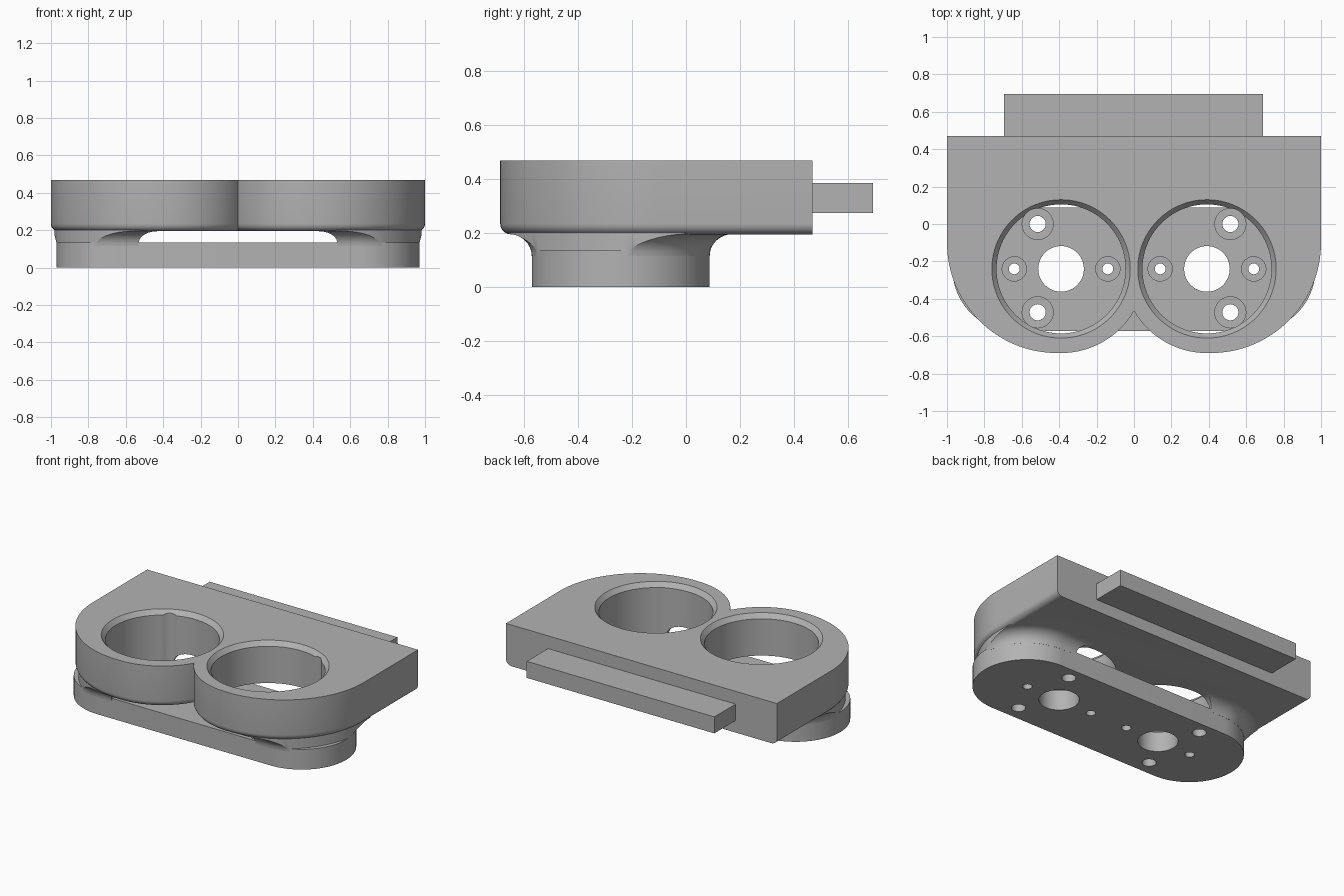
import bpy, bmesh
from math import sin, cos, pi, acos, sqrt, radians

cube = bpy.data.objects.get("Cube")
if cube:
    bpy.data.objects.remove(cube)

grey = bpy.data.materials.new("plain_grey")
grey.use_nodes = True
COLOUR = (0.45, 0.45, 0.45, 1)
grey.diffuse_color = COLOUR
grey.node_tree.nodes["Principled BSDF"].inputs["Base Color"].default_value = COLOUR

BORE_X, BORE_Y, BORE_R = 0.39, -0.24, 0.345
BODY_Z, TOP_Z, PLATE_Z = 0.195, 0.47, 0.135


def arc(cx, cy, r, a0, a1, n):
    return [(cx + r * cos(a0 + (a1 - a0) * i / n), cy + r * sin(a0 + (a1 - a0) * i / n))
            for i in range(n + 1)]


def loft(name, rings):
    """Skin a closed solid through (z, outline) rings of equal point count."""
    bm = bmesh.new()
    loops = [[bm.verts.new((x, y, z)) for x, y in pts] for z, pts in rings]
    n = len(loops[0])
    for a, b in zip(loops, loops[1:]):
        for i in range(n):
            j = (i + 1) % n
            bm.faces.new((a[i], a[j], b[j], b[i]))
    bm.faces.new(loops[0][::-1])
    bm.faces.new(loops[-1])
    bmesh.ops.recalc_face_normals(bm, faces=bm.faces)
    mesh = bpy.data.meshes.new(name)
    bm.to_mesh(mesh)
    bm.free()
    mesh.materials.append(grey)
    ob = bpy.data.objects.new(name, mesh)
    bpy.context.collection.objects.link(ob)
    return ob


def cylinder(x, y, levels, n=48):
    """Stepped round cutter from (z, radius) levels."""
    return loft("cutter", [(z, arc(x, y, r, 0, 2 * pi * (n - 1) / n, n - 1)) for z, r in levels])


def activate(ob):
    bpy.ops.object.select_all(action='DESELECT')
    ob.select_set(True)
    bpy.context.view_layer.objects.active = ob


def boolean(ob, other, operation='DIFFERENCE'):
    mod = ob.modifiers.new("cut", 'BOOLEAN')
    mod.operation, mod.solver, mod.object = operation, 'EXACT', other
    activate(ob)
    bpy.ops.object.modifier_apply(modifier=mod.name)
    bpy.data.objects.remove(other)


def body_outline(d):
    """Twin-lobed front with square back, inset by d along front and sides."""
    r = 0.45 - d
    half = arc(BORE_X, BORE_Y, r, -acos(-BORE_X / r), -pi / 2, 20)
    half += arc(0.41, -0.10, 0.59 - d, -pi / 2, 0, 32) + [(1 - d, 0.47)]
    return half + [(-x, y) for x, y in half[:0:-1]]


def stadium(o):
    r = 0.33 + o
    return arc(0.64, -0.2425, r, -pi / 2, pi / 2, 40) + arc(-0.64, -0.2425, r, pi / 2, 1.5 * pi, 40)


# Main body with rounded lower edge
FILLET = 0.04
rings = []
for i in range(7):
    a = radians(15 * i)
    rings.append((BODY_Z + FILLET * (1 - sin(a)), body_outline(FILLET * (1 - cos(a)))))
rings = rings[::-1] + [(TOP_Z, body_outline(0))]
body = loft("body", rings)

# End columns flaring up into the body, open in the middle
flare = []
for i in range(9):
    a = radians(90 * i / 8)
    flare.append((0.115 + 0.081 * sin(a), stadium(0.0005 + 0.085 * (1 - cos(a)))))
flare.append((0.21, stadium(0.0855)))
columns = loft("columns", flare)
boolean(columns, loft("clip", [(0, body_outline(0.018)), (0.3, body_outline(0.018))]), 'INTERSECT')
side = [(0.53, 0.1), (0.53, PLATE_Z)] + [
    (0.43 + 0.10 * cos(radians(a)), PLATE_Z + 0.06 * sin(radians(a))) for a in range(15, 91, 15)]
side.append((0.43, 0.3))
slot_profile = side + [(-x, z) for x, z in side[::-1]]
slot = loft("slot", [(-1, slot_profile), (1, slot_profile)])
for v in slot.data.vertices:
    x, z, y = v.co
    v.co = (x, y, z)
slot.data.flip_normals()
boolean(columns, slot)
boolean(body, columns, 'UNION')

# Base plate
plate = loft("base_plate", [(0, stadium(0)), (PLATE_Z, stadium(0))])

# Bores, centre holes and counterbored screw holes
for s in (-1, 1):
    boolean(body, cylinder(s * BORE_X, BORE_Y,
                           [(-0.1, BORE_R), (0.44, BORE_R), (TOP_Z, 0.37), (0.6, 0.37)], 96))
    boolean(plate, cylinder(s * BORE_X, BORE_Y, [(-0.1, 0.122), (0.3, 0.122)]))
    for x, y, big, small in ((0.515, 0.0, 0.083, 0.043), (0.515, -0.472, 0.083, 0.043),
                             (0.64, BORE_Y, 0.065, 0.029), (0.14, BORE_Y, 0.065, 0.029)):
        boolean(plate, cylinder(s * x, y, [(-0.1, small), (0.08, small), (0.0801, big), (0.3, big)]))
        if big > 0.07:
            boolean(body, cylinder(s * x, y, [(0, big), (0.455, big)]))

# Rear tongue
tongue_outline = [(-0.695, 0.46), (0.69, 0.46), (0.69, 0.694), (-0.695, 0.694)]
tongue = loft("rear_tongue", [(0.275, tongue_outline), (0.385, tongue_outline)])

for ob in (body, plate, tongue):
    activate(ob)
    bpy.ops.object.shade_smooth_by_angle(angle=radians(30))
